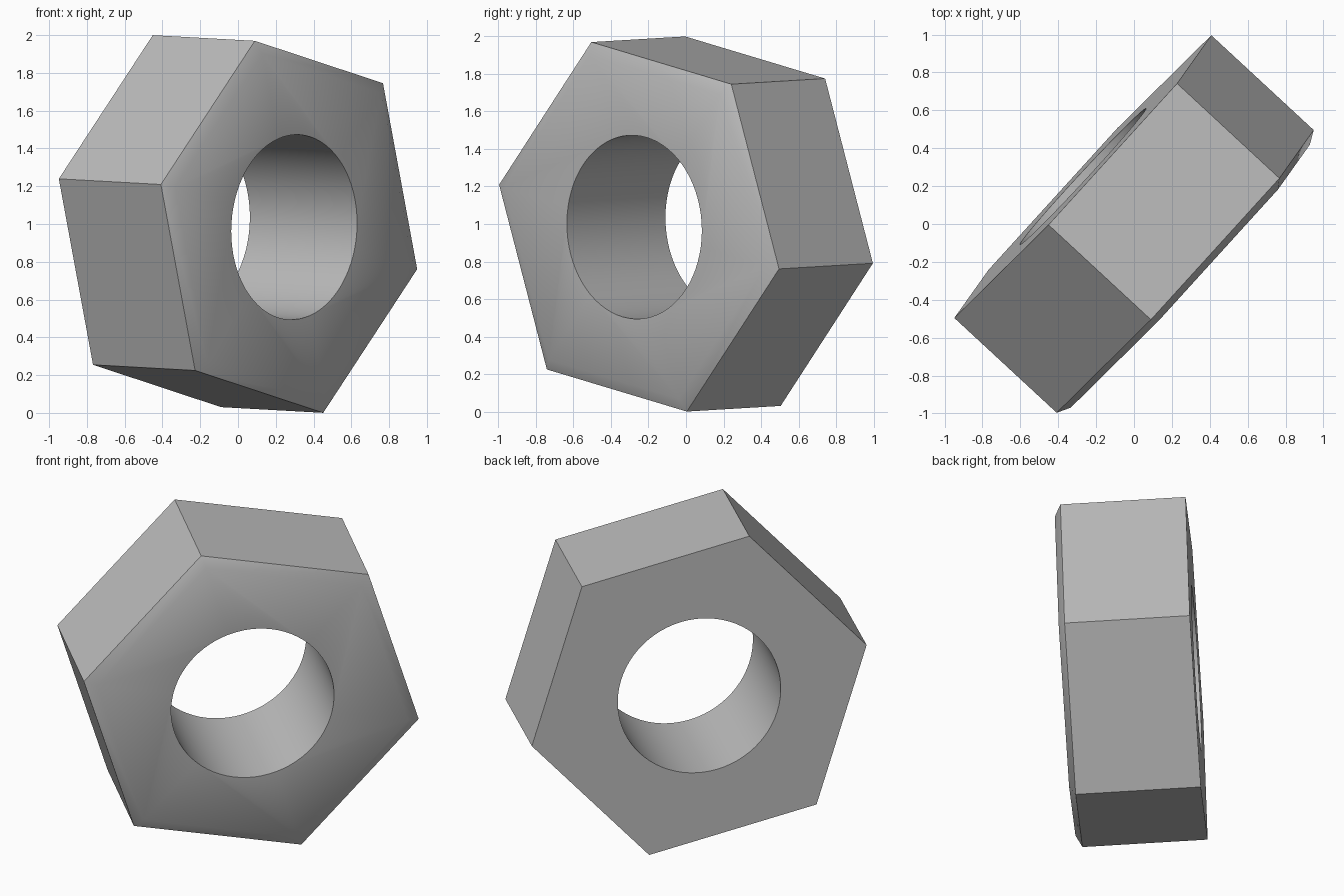
import bpy, bmesh, math
from mathutils import Matrix, Vector

cube = bpy.data.objects.get("Cube")
if cube:
    bpy.data.objects.remove(cube)

DEPTH, RADIUS, HOLE = 0.737, 1.033, 0.49
CHAMFER, INSET = 0.037, 0.93
PER_SIDE = 12                      # hole segments along each flat

# Plain grey metal
steel = bpy.data.materials.new("grey_metal")
steel.use_nodes = True
colour = (0.5, 0.5, 0.5, 1)
steel.diffuse_color = colour
steel.node_tree.nodes["Principled BSDF"].inputs["Base Color"].default_value = colour

bm = bmesh.new()


def ring(count, radius, z):
    step = math.tau / count
    return [bm.verts.new((radius * math.cos(i * step), radius * math.sin(i * step), z))
            for i in range(count)]


def bridge(a, b):
    """Join two rings; ring b may have several segments per segment of a."""
    n, k = len(a), len(b) // len(a)
    for i in range(n):
        span = [b[(i * k + j) % len(b)] for j in range(k + 1)]
        bm.faces.new([a[i], a[(i + 1) % n]] + span[::-1])


# Hexagonal body with a chamfered front and a plain round bore
half = DEPTH / 2
back = ring(6, RADIUS, -half)
front = ring(6, RADIUS, half)
face = ring(6, RADIUS * INSET, half + CHAMFER)
bore_front = ring(6 * PER_SIDE, HOLE, half + CHAMFER)
bore_back = ring(6 * PER_SIDE, HOLE, -half)
bridge(back, front)
bridge(front, face)
bridge(face, bore_front)
bridge(bore_front, bore_back)
bridge(back, bore_back)
bmesh.ops.recalc_face_normals(bm, faces=bm.faces)

# Tilt: bore axis towards the front right, one corner near the top
axis = Vector((0.54, -0.5, -0.03)).normalized()
corner = Vector((-0.188, -0.245, 0.978))
corner = (corner - axis * corner.dot(axis)).normalized()
side = axis.cross(corner)
tilt = Matrix((corner, side, axis)).transposed().to_4x4()
bm.transform(Matrix.Translation((0, 0, 1)) @ tilt)

mesh = bpy.data.meshes.new("hex_nut")
bm.to_mesh(mesh)
bm.free()
mesh.materials.append(steel)
nut = bpy.data.objects.new("hex_nut", mesh)
bpy.context.collection.objects.link(nut)

# Smooth the bore and chamfer, keep the hexagon edges sharp
bpy.ops.object.select_all(action='DESELECT')
nut.select_set(True)
bpy.context.view_layer.objects.active = nut
bpy.ops.object.shade_smooth_by_angle(angle=math.radians(40))
